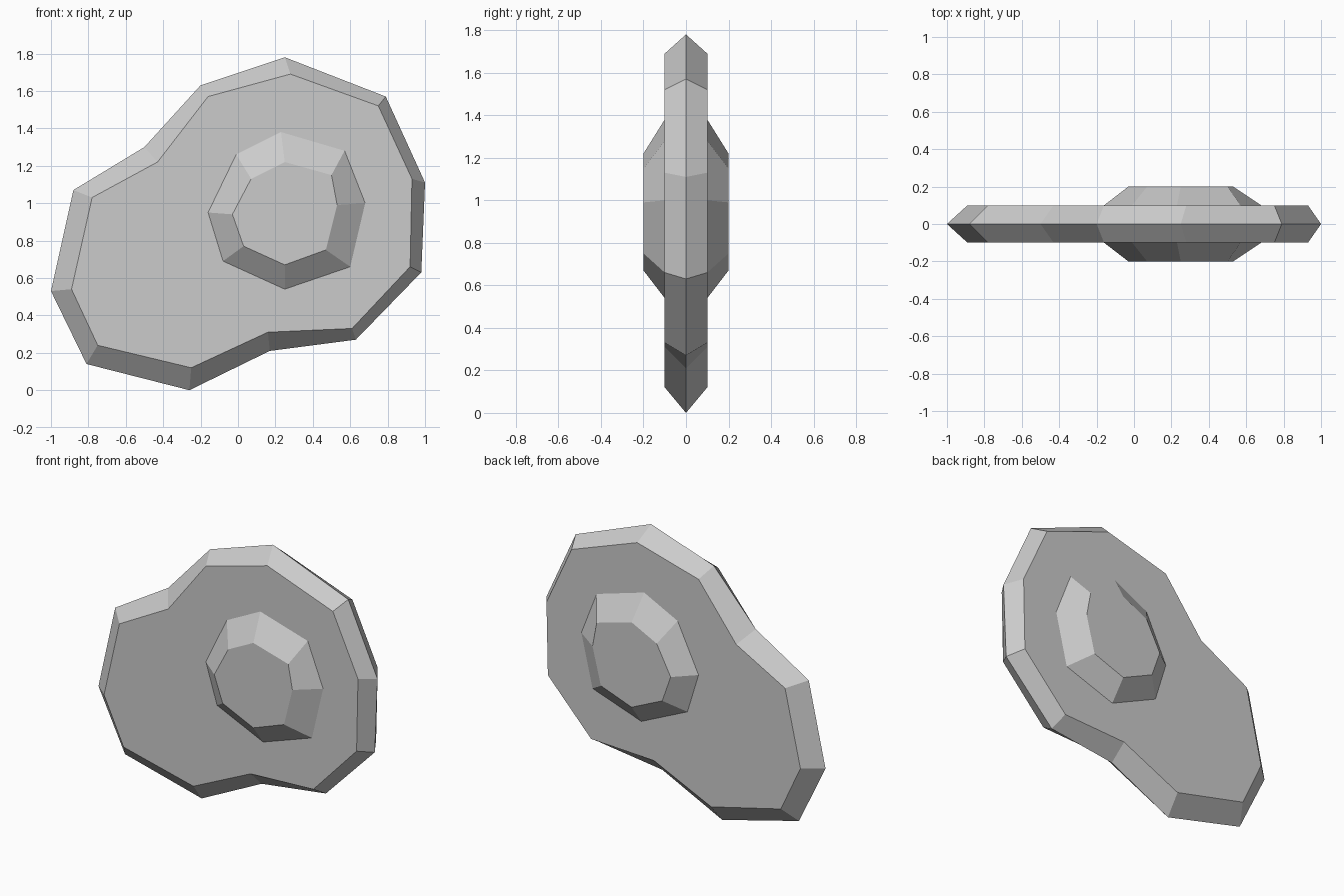
import bpy
import bmesh

cube = bpy.data.objects.get("Cube")
if cube:
    bpy.data.objects.remove(cube)

GREY = (0.6, 0.6, 0.6, 1)
grey = bpy.data.materials.new("plain grey")
grey.use_nodes = True
grey.diffuse_color = GREY
grey.node_tree.nodes["Principled BSDF"].inputs["Base Color"].default_value = GREY


def bevelled_slab(name, outer, inner, depth_outer, depth_inner):
    """Sloping rim from outer to inner outline, capped, mirrored front to back."""
    bm = bmesh.new()
    a = [bm.verts.new((x, -depth_outer, z)) for x, z in outer]
    b = [bm.verts.new((x, -depth_inner, z)) for x, z in inner]
    n = len(a)
    for i in range(n):
        j = (i + 1) % n
        bm.faces.new((a[i], a[j], b[j], b[i]))
    bm.faces.new(b)
    bmesh.ops.recalc_face_normals(bm, faces=bm.faces)
    # Make sure the cap looks towards the front
    bm.normal_update()
    bm.faces.ensure_lookup_table()
    if bm.faces[-1].normal.y > 0:
        bmesh.ops.reverse_faces(bm, faces=bm.faces)
    mesh = bpy.data.meshes.new(name)
    bm.to_mesh(mesh)
    bm.free()
    mesh.materials.append(grey)
    obj = bpy.data.objects.new(name, mesh)
    bpy.context.collection.objects.link(obj)
    mirror = obj.modifiers.new("front to back", "MIRROR")
    mirror.use_axis = (False, True, False)
    return obj


# Flat pebble-shaped body with a pointed rim
bevelled_slab(
    "body",
    [(-1, .53), (-.88, 1.07), (-.5, 1.3), (-.2, 1.63), (.25, 1.78), (.79, 1.57),
     (1, 1.11), (.98, .63), (.63, .27), (.17, .21), (-.26, 0), (-.81, .14)],
    [(-.89, .54), (-.78, 1.03), (-.43, 1.22), (-.16, 1.57), (.28, 1.69), (.75, 1.52),
     (.93, 1.13), (.92, .66), (.61, .33), (.16, .31), (-.25, .12), (-.75, .24)],
    0, .1)

# Raised round centre on both sides
bevelled_slab(
    "raised_centre",
    [(-.16, .95), (-.01, 1.26), (.23, 1.38), (.57, 1.28),
     (.68, 1), (.6, .66), (.25, .54), (-.08, .69)],
    [(-.03, .94), (.07, 1.13), (.25, 1.22), (.5, 1.15),
     (.53, .99), (.47, .75), (.25, .67), (.03, .77)],
    .1, .2)
